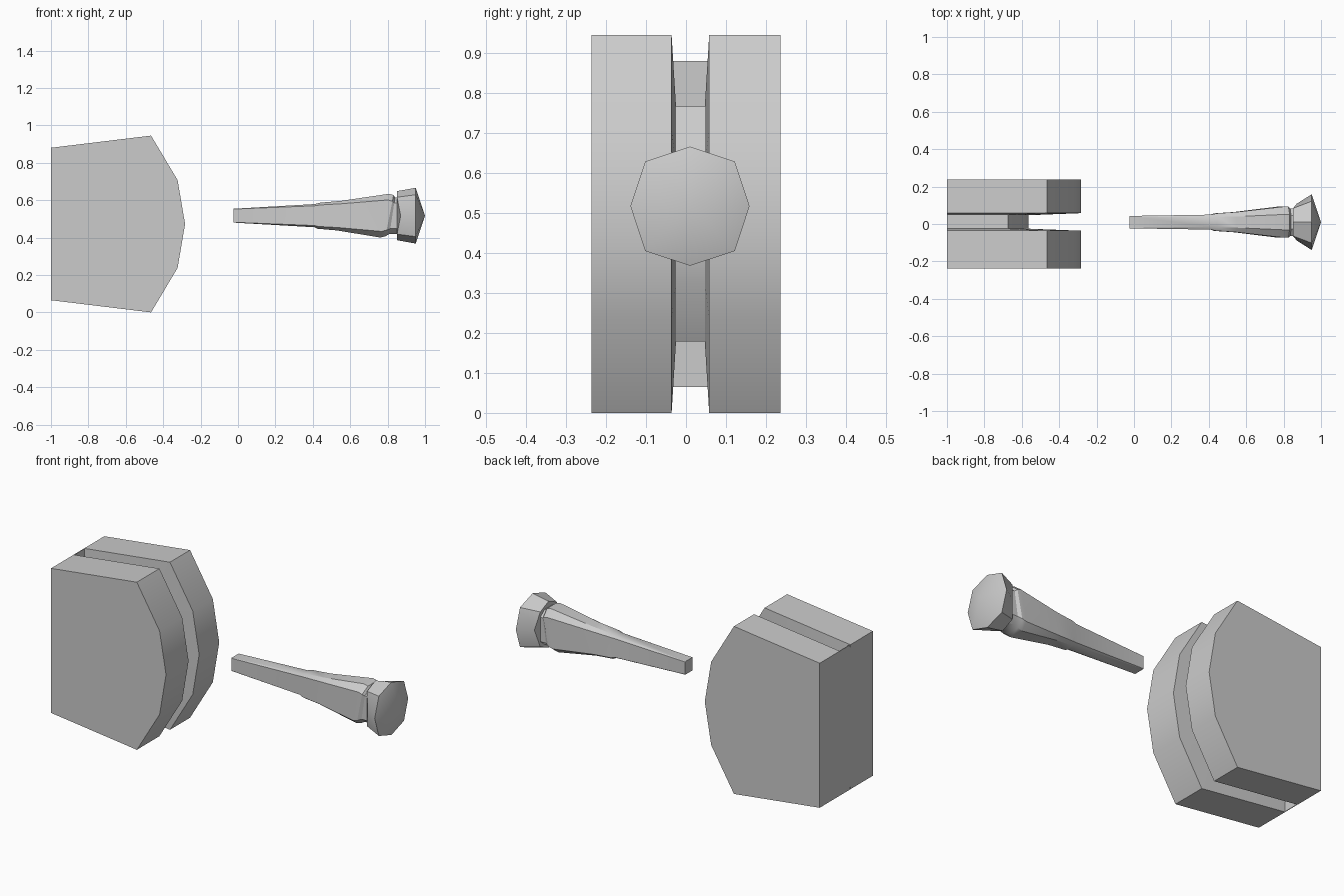
import bpy, bmesh
from mathutils import Vector

if "Cube" in bpy.data.objects:
    bpy.data.objects.remove(bpy.data.objects["Cube"])


def loft(name, rings, apex=None):
    """Skin a list of equal-length point rings, capping the ends."""
    bm = bmesh.new()
    vr = [[bm.verts.new(p) for p in r] for r in rings]
    n = len(vr[0])
    for a, b in zip(vr, vr[1:]):
        for i in range(n):
            j = (i + 1) % n
            bm.faces.new((a[i], a[j], b[j], b[i]))
    bm.faces.new(vr[0])
    if apex:
        tip = bm.verts.new(apex)
        for i in range(n):
            bm.faces.new((vr[-1][i], vr[-1][(i + 1) % n], tip))
    else:
        bm.faces.new(vr[-1])
    bmesh.ops.recalc_face_normals(bm, faces=bm.faces)
    me = bpy.data.meshes.new(name)
    bm.to_mesh(me)
    bm.free()
    ob = bpy.data.objects.new(name, me)
    bpy.context.collection.objects.link(ob)
    bpy.ops.object.select_all(action='DESELECT')
    ob.select_set(True)
    bpy.context.view_layer.objects.active = ob
    bpy.ops.object.shade_smooth_by_angle(angle=0.55)
    return ob


# Grooved block: one side profile, shrunk for the bottom of the groove
MID = 0.4725
half = [(-1, 0.4075), (-0.465, 0.4725), (-0.323, 0.235)]
profile = half + [(-0.283, 0)] + [(x, -z) for x, z in reversed(half)]


def slab(y, s=1.0):
    return [(-1 + (x + 1) * s ** 1.05, y, MID + z * s) for x, z in profile]


loft("grooved_block", [slab(-0.237), slab(-0.036), slab(-0.025, 0.623),
                       slab(0.047, 0.623), slab(0.058), slab(0.237)])

# Thin plate closing the back of the groove
loft("groove_back", [[(x, y, z) for y, z in ((-0.034, 0.065), (0.056, 0.065),
                                           (0.056, 0.88), (-0.034, 0.88))]
                     for x in (-1, -0.996)])

# Tapered shaft of the pin: eight-sided, chamfered sections along x
CY, CZ = 0.01, 0.517


def section(x, hy, hz, b, a, shear=0.0):
    pts = [(hy, a * hz), (b * hy, hz), (-b * hy, hz), (-hy, a * hz)]
    pts += [(-y, -z) for y, z in pts]
    return [(x + shear * z, CY + y, CZ + z) for y, z in pts]


loft("pin_shaft", [
    section(-0.025, 0.033, 0.037, 0.95, 0.95),
    section(0.41, 0.040, 0.062, 0.6, 0.85),
    section(0.435, 0.047, 0.070, 0.6, 0.82, 0.12),
    section(0.54, 0.054, 0.079, 0.55, 0.80, 0.12),
    section(0.785, 0.083, 0.117, 0.5, 0.72, 0.2),
    section(0.81, 0.083, 0.110, 0.5, 0.70, 0.2),
    section(0.825, 0.073, 0.098, 0.5, 0.70, 0.15),
    section(0.88, 0.073, 0.098, 0.5, 0.70),
])

# Flared octagonal head with a shallow point
R, D = 0.149, 0.112
octagon = [(R, 0), (D, D), (0, R), (-D, D), (-R, 0), (-D, -D), (0, -R), (D, -D)]
back = [(0.87 if i % 4 == 0 else 0.85, CY + y * 0.66, CZ + z * 0.88)
        for i, (y, z) in enumerate(octagon)]
rim = [(0.95, CY + y, CZ + z) for y, z in octagon]
loft("pin_head", [back, rim], apex=(1, CY, CZ))
